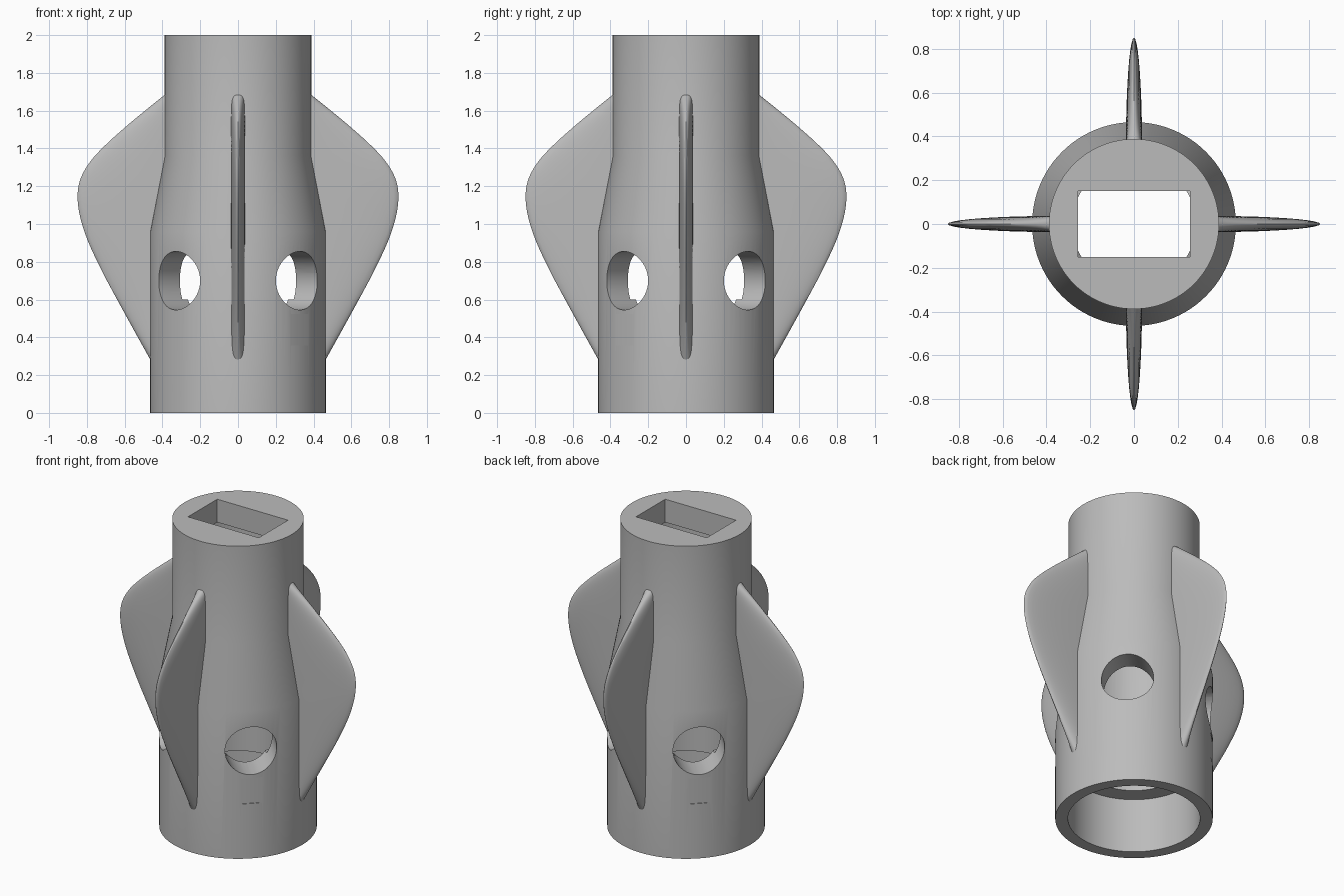
import bpy, bmesh, math
from mathutils import Matrix, Vector

old = bpy.data.objects.get("Cube")
if old:
    bpy.data.objects.remove(old)

grey = bpy.data.materials.new("plain grey")
grey.use_nodes = True
COLOUR = (0.5, 0.5, 0.5, 1)
grey.diffuse_color = COLOUR
grey.node_tree.nodes["Principled BSDF"].inputs["Base Color"].default_value = COLOUR


def make(name, bm):
    bmesh.ops.recalc_face_normals(bm, faces=bm.faces)
    mesh = bpy.data.meshes.new(name)
    bm.to_mesh(mesh)
    bm.free()
    mesh.materials.append(grey)
    ob = bpy.data.objects.new(name, mesh)
    bpy.context.collection.objects.link(ob)
    return ob


def select(ob):
    bpy.ops.object.select_all(action='DESELECT')
    ob.select_set(True)
    bpy.context.view_layer.objects.active = ob


def smooth(ob):
    select(ob)
    bpy.ops.object.shade_smooth_by_angle(angle=math.radians(30))


def cut(ob, bm):
    cutter = make("cutter", bm)
    cutter.hide_render = True
    mod = ob.modifiers.new("cut", 'BOOLEAN')
    mod.operation = 'DIFFERENCE'
    mod.solver = 'EXACT'
    mod.object = cutter
    select(ob)
    bpy.ops.object.modifier_apply(modifier=mod.name)
    bpy.data.objects.remove(cutter)


def box(size, matrix):
    bm = bmesh.new()
    bmesh.ops.create_cube(bm, size=1, matrix=matrix @ Matrix.Diagonal((*size, 1)))
    return bm


# Body tube: outer wall, then the stepped bore from the closed top down
profile = [(0, 2), (0.388, 2), (0.388, 1.36), (0.465, 0.96), (0.465, 0), (0.39, 0),
           (0.39, 0.355), (0.283, 0.355), (0.283, 0.6), (0.32, 0.6), (0.32, 1.85), (0, 1.85)]
bm = bmesh.new()
verts = [bm.verts.new((r, 0, z)) for r, z in profile]
edges = [bm.edges.new(pair) for pair in zip(verts, verts[1:])]
bmesh.ops.spin(bm, geom=verts + edges, axis=(0, 0, 1), cent=(0, 0, 0),
               angle=math.tau, steps=96, use_merge=True)
bmesh.ops.remove_doubles(bm, verts=bm.verts, dist=0.0001)
body = make("body_tube", bm)

# Rectangular slot through the top
cut(body, box((0.51, 0.3, 0.4), Matrix.Translation((0, 0, 1.95))))

# Round cross holes on both diagonals
for angle in (45, 135):
    turn = Matrix.Rotation(math.radians(angle), 4, 'Z')
    bm = bmesh.new()
    bmesh.ops.create_cone(bm, cap_ends=True, segments=48, radius1=0.155, radius2=0.155, depth=1.4,
                          matrix=Matrix.Translation((0, 0, 0.7)) @ turn @ Matrix.Rotation(math.pi / 2, 4, 'Y'))
    cut(body, bm)

# Shallow flats under two opposite holes
for angle in (-45, 135):
    turn = Matrix.Rotation(math.radians(angle), 4, 'Z')
    cut(body, box((0.1, 0.155, 0.165), turn @ Matrix.Translation((0.51, 0, 0.44))))
smooth(body)


# Fins: elliptical sections lofted up a curved outline
outline = [(0.455, 0.265), (0.53, 0.4), (0.64, 0.6), (0.735, 0.78), (0.81, 0.95), (0.847, 1.1),
           (0.84, 1.22), (0.79, 1.32), (0.71, 1.41), (0.6, 1.51), (0.48, 1.61), (0.38, 1.69)]


def smooth_path(points, steps=4):
    pts = [Vector(p) for p in points]
    pts = [2 * pts[0] - pts[1]] + pts + [2 * pts[-1] - pts[-2]]
    path = []
    for a, b, c, d in zip(pts, pts[1:], pts[2:], pts[3:]):
        for k in range(steps):
            t = k / steps
            path.append(0.5 * (2 * b + (c - a) * t + (2 * a - 5 * b + 4 * c - d) * t * t
                               + (3 * b - a - 3 * c + d) * t ** 3))
    return path + [pts[-2]]


def fin(name, angle):
    bm = bmesh.new()
    rings = []
    for tip, z in smooth_path(outline):
        root = 0.34 + 0.08 * max(0, 1 - (z - 0.27) / 0.8)
        ring = []
        for k in range(21):
            a = math.pi * (k / 20 - 0.5)
            ring.append(bm.verts.new((root + (tip - root) * math.cos(a), 0.037 * math.sin(a), z)))
        rings.append(ring)
    for low, high in zip(rings, rings[1:]):
        for k in range(len(low)):
            n = (k + 1) % len(low)
            bm.faces.new((low[k], low[n], high[n], high[k]))
    bm.faces.new(rings[0])
    bm.faces.new(rings[-1])
    bm.transform(Matrix.Rotation(math.radians(angle), 4, 'Z'))
    smooth(make(name, bm))


for name, angle in (("left_fin", 0), ("back_fin", 90), ("right_fin", 180), ("front_fin", 270)):
    fin(name, angle)
